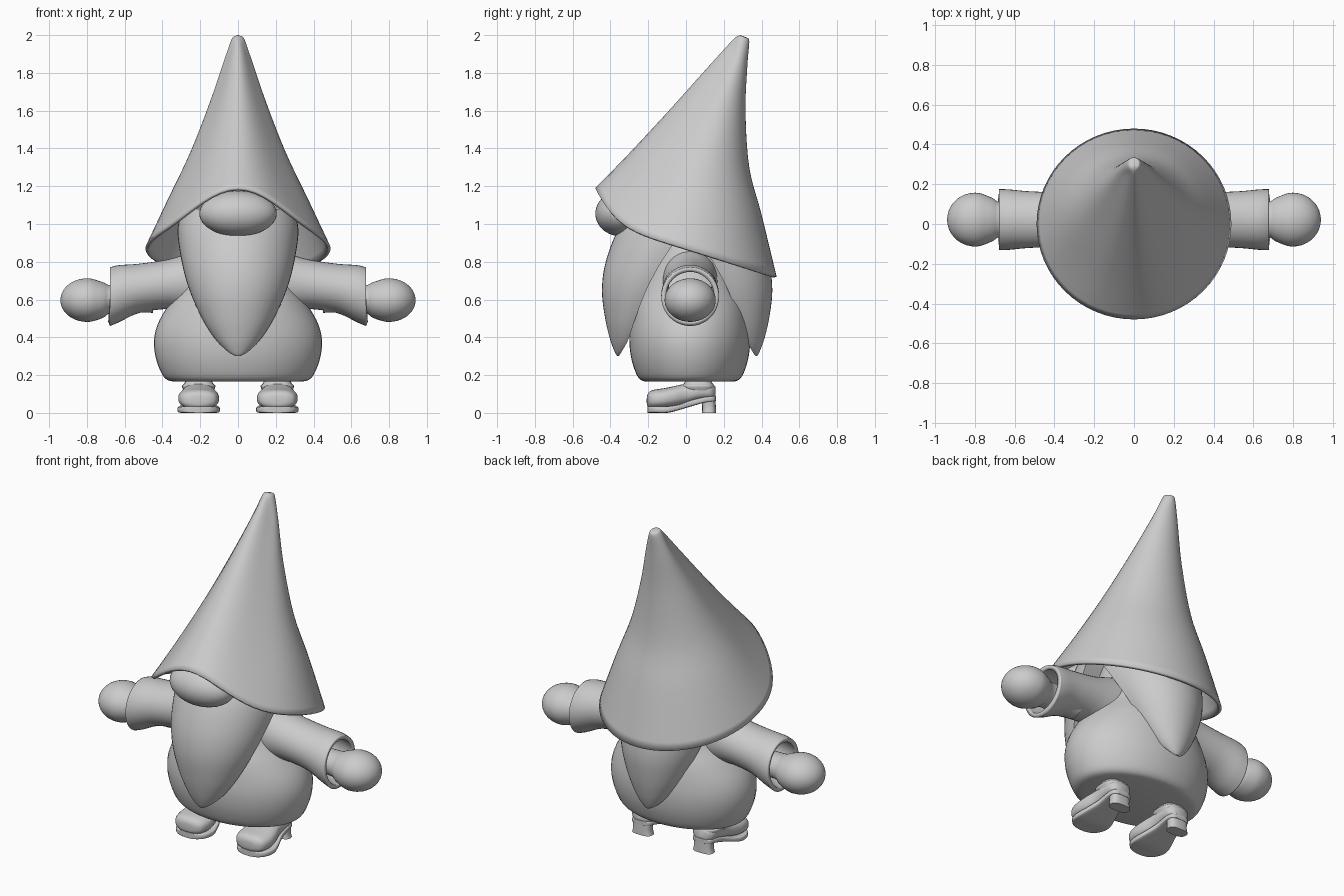
import bpy
import bmesh
from math import sin, cos, pi

cube = bpy.data.objects.get("Cube")
if cube:
    bpy.data.objects.remove(cube, do_unlink=True)

clay = bpy.data.materials.new("clay grey")
clay.use_nodes = True
GREY = (0.6, 0.6, 0.6, 1)
clay.diffuse_color = GREY
clay.node_tree.nodes["Principled BSDF"].inputs["Base Color"].default_value = GREY


def finish(ob, angle=45):
    """Give an object its colour and smooth shading with sharp edges kept."""
    ob.data.materials.append(clay)
    bpy.ops.object.select_all(action='DESELECT')
    bpy.context.view_layer.objects.active = ob
    ob.select_set(True)
    bpy.ops.object.shade_smooth_by_angle(angle=angle * pi / 180)
    return ob


def smooth_rows(rows, steps):
    """Fill in between key rows with a Catmull-Rom spline."""
    out = []
    for i in range(len(rows) - 1):
        a, b, c, d = (rows[min(max(i + k, 0), len(rows) - 1)] for k in (-1, 0, 1, 2))
        for s in range(steps):
            t = s / steps
            out.append([0.5 * (2 * q + (r - p) * t + (2 * p - 5 * q + 4 * r - u) * t ** 2
                               + (3 * q - p - 3 * r + u) * t ** 3)
                        for p, q, r, u in zip(a, b, c, d)])
    return out + [list(rows[-1])]


def loft(name, rows, ring, steps=5, caps=(True, True), thickness=0):
    """Skin closed rings made from each row of sizes."""
    bm = bmesh.new()
    loops = [[bm.verts.new(p) for p in ring(*row)] for row in smooth_rows(rows, steps)]
    n = len(loops[0])
    for lo, hi in zip(loops, loops[1:]):
        for j in range(n):
            bm.faces.new((lo[j], lo[(j + 1) % n], hi[(j + 1) % n], hi[j]))
    for wanted, loop in zip(caps, (loops[0], loops[-1])):
        if wanted:
            bm.faces.new(loop)
    bmesh.ops.recalc_face_normals(bm, faces=bm.faces)
    mesh = bpy.data.meshes.new(name)
    bm.to_mesh(mesh)
    bm.free()
    ob = bpy.data.objects.new(name, mesh)
    bpy.context.collection.objects.link(ob)
    if thickness:
        mod = ob.modifiers.new("cloth", 'SOLIDIFY')
        mod.thickness = thickness
        mod.offset = -1
    return finish(ob)


def angles(n):
    return [2 * pi * i / n for i in range(n)]


def power(v, e):
    return (1 if v >= 0 else -1) * abs(v) ** e


# Pointed hat: front point, back point, side height, half width
def hat_ring(yf, zf, yb, zb, zs, w):
    slope = zs - zb
    peak = zf - zs - slope
    mid, half = (yf + yb) / 2, (yb - yf) / 2
    return [(w * sin(a), mid - half * cos(a),
             zs + slope * cos(a) + peak * max(cos(a), 0) ** 5) for a in angles(64)]


loft("hat", [(-.48, 1.19, .48, .72, .87, .49),
             (-.30, 1.375, .40, 1.05, 1.12, .375),
             (-.10, 1.59, .335, 1.30, 1.37, .255),
             (.08, 1.79, .315, 1.60, 1.64, .15),
             (.22, 1.945, .325, 1.84, 1.86, .075),
             (.265, 1.99, .335, 1.965, 1.975, .035),
             (.29, 2.0, .325, 1.985, 1.99, .018)],
     hat_ring, caps=(False, True), thickness=.018)


# Round body: height, half width, half depth
def body_ring(z, w, d):
    return [(w * sin(a), .02 + d * cos(a), z) for a in angles(48)]


loft("body", [(.165, .33, .23), (.175, .375, .26), (.21, .405, .285), (.29, .435, .31),
              (.38, .445, .32), (.47, .425, .315), (.57, .37, .30), (.68, .30, .26),
              (.82, .25, .22), (1.0, .2, .18)], body_ring)


# Beard and back hair: height, half width, outer depth, edge depth
def hair_ring(side, scale):
    def ring(z, w, outer, edge):
        front = [(scale * w * sin(a), side * (edge + (outer - edge) * cos(a)), z)
                 for a in [pi * (i / 24 - .5) for i in range(25)]]
        back = [(scale * w * k, side * edge, z) for k in (.6, .2, -.2, -.6)]
        return front + back
    return ring


hair_rows = [(.302, .015, .365, .355), (.325, .055, .378, .34), (.39, .12, .402, .305),
             (.50, .19, .428, .268), (.65, .257, .445, .21), (.80, .298, .425, .13),
             (.97, .32, .36, .02), (1.08, .29, .27, 0)]
loft("beard", hair_rows, hair_ring(-1, 1))
loft("back_hair", [(z, w, o + .012, e + .012) for z, w, o, e in hair_rows[:-1]],
     hair_ring(1, .92))

# Nose
bpy.ops.mesh.primitive_uv_sphere_add(segments=40, ring_count=24, radius=1,
                                     location=(0, -.345, 1.055))
nose = bpy.context.object
nose.name = "nose"
nose.scale = (.205, .135, .12)
finish(nose)

# Arms, boots: built for each side
for side, label in ((1, "left"), (-1, "right")):

    # Sleeve and hand: x, bottom, top, half depth
    def limb_ring(x, zb, zt, d):
        mid, half = (zb + zt) / 2, (zt - zb) / 2
        return [(side * x, .022 + d * sin(a), mid + half * cos(a)) for a in angles(40)]

    loft(label + "_sleeve", [(.10, .50, .88, .15), (.22, .53, .86, .145),
                             (.36, .55, .815, .138), (.52, .53, .79, .142),
                             (.63, .48, .782, .152), (.678, .46, .77, .153)],
         limb_ring, caps=(True, False), thickness=.025)

    hand = [(.45, .53, .68, .08), (.66, .53, .675, .085), (.71, .505, .69, .108)]
    hand += [(.80 + .14 * sin(t), .597 - .115 * cos(t), .597 + .115 * cos(t), .135 * cos(t))
             for t in (-.2, .1, .4, .7, 1, 1.25, 1.45, 1.55)]
    loft(label + "_hand", hand, limb_ring, steps=3)

    # Boot parts: y, bottom, top, half width, drawn as rounded box sections
    def boot_ring(e):
        def ring(y, zb, zt, w):
            mid, half = (zb + zt) / 2, (zt - zb) / 2
            return [(side * .208 + w * power(sin(a), e), y, mid + half * power(cos(a), e))
                    for a in angles(32)]
        return ring

    loft(label + "_boot", [(-.208, .055, .075, .02), (-.203, .035, .10, .06),
                           (-.18, .022, .12, .094), (-.12, .022, .13, .108),
                           (-.06, .03, .142, .1), (0, .045, .155, .083),
                           (.07, .065, .165, .08), (.13, .07, .16, .07),
                           (.155, .075, .14, .04)], boot_ring(.8), steps=4)
    loft(label + "_sole", [(-.205, 0, .035, .03), (-.195, 0, .035, .07),
                           (-.16, 0, .035, .102), (-.10, 0, .035, .112),
                           (-.04, .014, .045, .098), (.03, .035, .068, .075),
                           (.10, .055, .085, .07), (.145, .06, .09, .06),
                           (.158, .062, .09, .035)], boot_ring(.35), steps=3)

    # Heel block, ankle and cuff
    def heel_ring(z, w, d, y):
        return [(side * .208 + w * power(sin(a), .7), y + d * power(cos(a), .7), z)
                for a in angles(24)]

    loft(label + "_heel", [(0, .065, .037, .122), (.03, .058, .036, .122),
                           (.08, .062, .036, .12)], heel_ring, steps=2)
    loft(label + "_ankle", [(.10, .07, .07, .07), (.13, .085, .085, .065),
                            (.145, .088, .085, .065), (.157, .075, .075, .065),
                            (.19, .065, .06, .065)], heel_ring, steps=3)
